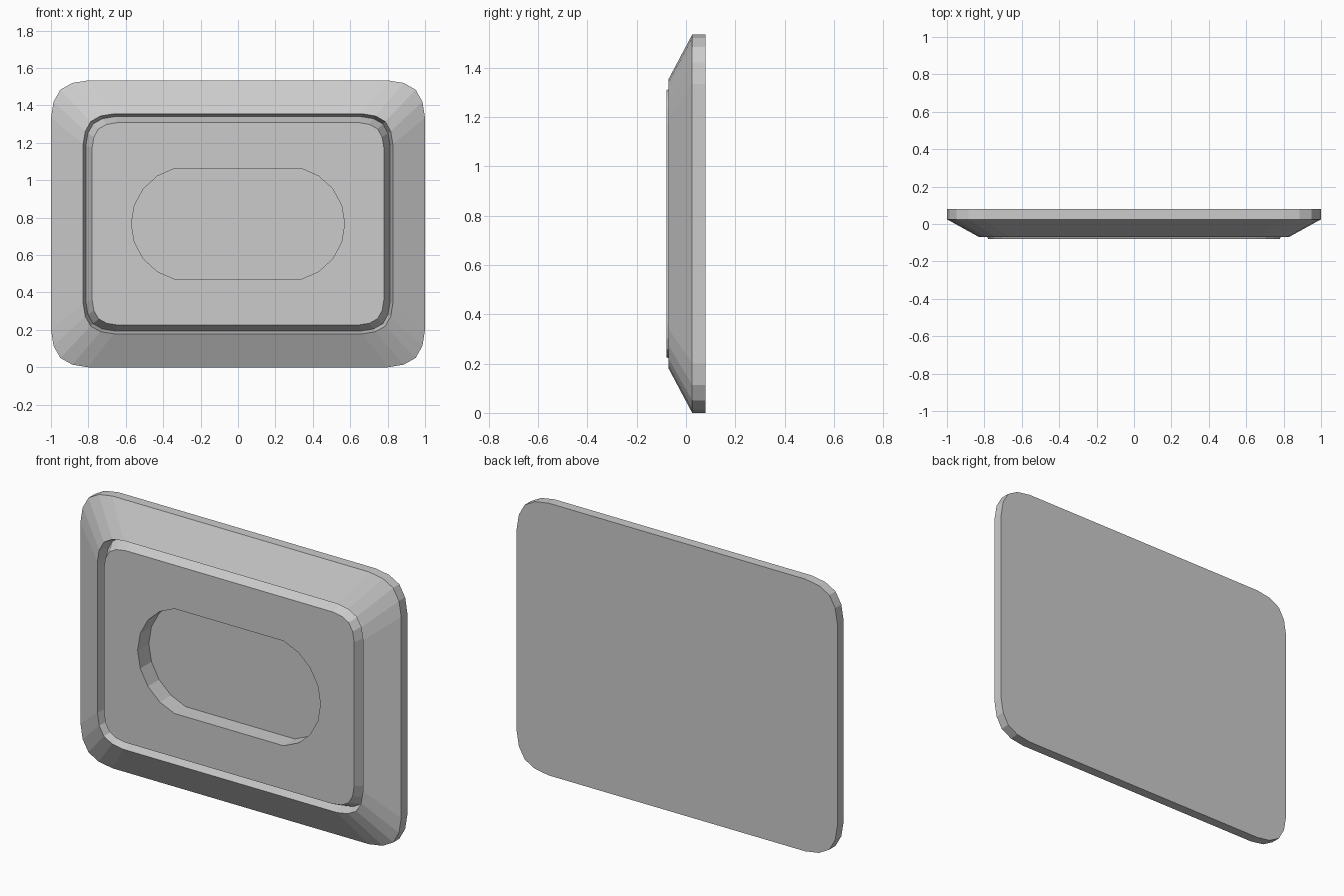
import bpy, bmesh, math

if "Cube" in bpy.data.objects:
    bpy.data.objects.remove(bpy.data.objects["Cube"])

MID_Z = 0.767
# One rounded corner as (x, z) distances from the sharp corner, in radii
CORNER = [(0, 1), (0.07, 0.57), (0.25, 0.25), (0.57, 0.07), (1, 0)]


def mirrored(quarter):
    """Complete a closed outline from its upper right quarter."""
    left = [(-x, z) for x, z in reversed(quarter)]
    top = quarter + left
    return top + [(-x, -z) for x, z in top]


def rounded_outline(hx, hz, r):
    return mirrored([(hx - r * a, hz - r * b) for a, b in CORNER])


def oval_outline(hx, hz, straight, segments=8):
    """Straight long sides closed by shallow circular arcs."""
    s = hx - straight
    r = (hz * hz + s * s) / (2 * s)
    half = math.asin(hz / r)
    n = segments // 2
    right = [(hx - r + r * math.cos(half * i / n), r * math.sin(half * i / n))
             for i in range(-n, n + 1)]
    return right + [(-x, -z) for x, z in right]


bm = bmesh.new()


def ring(outline, y):
    return [bm.verts.new((x, y, MID_Z + z)) for x, z in outline]


def bridge(a, b):
    n = len(a)
    for i in range(n):
        j = (i + 1) % n
        bm.faces.new((a[i], a[j], b[j], b[i]))


# Flat back, straight outer edge, sloped frame, V groove, raised panel edge
profile = [(1.0, 0.767, 0.20, 0.08),
           (1.0, 0.767, 0.20, 0.025),
           (0.828, 0.588, 0.163, -0.07),
           (0.813, 0.573, 0.155, -0.01),
           (0.78, 0.541, 0.135, -0.08)]
rings = [ring(rounded_outline(hx, hz, r), y) for hx, hz, r, y in profile]
bm.faces.new(rings[0])
for a, b in zip(rings, rings[1:]):
    bridge(a, b)

# Oval pocket with straight walls and a flat floor
oval = oval_outline(0.57, 0.295, 0.34)
lip, floor = ring(oval, -0.08), ring(oval, 0.02)
bridge(lip, floor)
bm.faces.new(floor)

# Panel face around the pocket
edges = [bm.edges.get((loop[i - 1], loop[i]))
         for loop in (rings[-1], lip) for i in range(len(loop))]
bmesh.ops.triangle_fill(bm, edges=edges, use_beauty=True, normal=(0, -1, 0))
bmesh.ops.recalc_face_normals(bm, faces=bm.faces[:])

mesh = bpy.data.meshes.new("framed_panel")
bm.to_mesh(mesh)
bm.free()
panel = bpy.data.objects.new("framed_panel", mesh)
bpy.context.collection.objects.link(panel)
